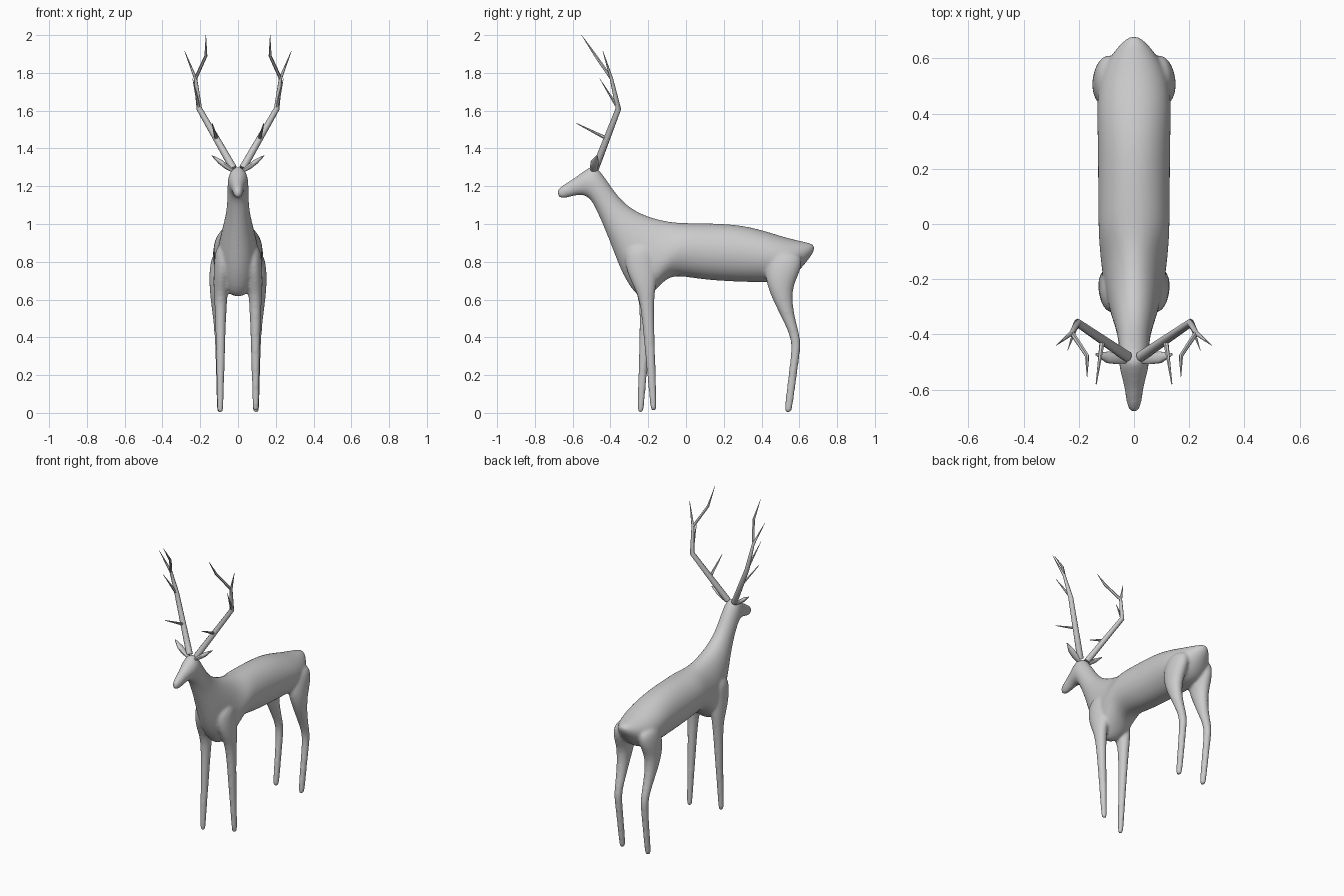
import bpy, bmesh, math
from mathutils import Vector

if "Cube" in bpy.data.objects:
    bpy.data.objects.remove(bpy.data.objects["Cube"])


def loft(bm, sections, n=16):
    """Skin a closed tube over (centre, half-axis u, half-axis v) sections."""
    rings = []
    for c, u, v in sections:
        rings.append([bm.verts.new(c + u * math.cos(2 * math.pi * i / n)
                                   + v * math.sin(2 * math.pi * i / n)) for i in range(n)])
    for a, b in zip(rings, rings[1:]):
        for i in range(n):
            j = (i + 1) % n
            bm.faces.new((a[i], a[j], b[j], b[i]))
    bm.faces.new(rings[0])
    bm.faces.new(rings[-1])


def tube(bm, points, n=8, flat=1.0):
    """Tapered tube through (x, y, z, radius) points."""
    ps = [Vector(p[:3]) for p in points]
    secs = []
    for i, p in enumerate(ps):
        t = (ps[min(i + 1, len(ps) - 1)] - ps[max(i - 1, 0)]).normalized()
        u = t.cross(Vector((0, 1, 0))).normalized()
        v = t.cross(u)
        secs.append((p, u * points[i][3] * flat, v * points[i][3]))
    loft(bm, secs, n)


def finish(bm, name):
    bmesh.ops.recalc_face_normals(bm, faces=bm.faces)
    me = bpy.data.meshes.new(name)
    bm.to_mesh(me)
    bm.free()
    ob = bpy.data.objects.new(name, me)
    bpy.context.collection.objects.link(ob)
    return ob


# Torso, neck and head: top y, top z, bottom y, bottom z, half width
profile = [
    (-.685, 1.18, -.68, 1.14, .014), (-.655, 1.205, -.645, 1.132, .028),
    (-.59, 1.243, -.58, 1.155, .035), (-.53, 1.29, -.53, 1.152, .052),
    (-.485, 1.318, -.497, 1.12, .056), (-.43, 1.25, -.468, 1.06, .056),
    (-.365, 1.15, -.433, .98, .060), (-.29, 1.08, -.385, .86, .080),
    (-.20, 1.04, -.338, .73, .100), (-.12, 1.02, -.25, .59, .115),
    (-.06, 1.01, -.17, .63, .124), (.01, 1.006, -.09, .74, .13),
    (.10, 1.006, .05, .705, .132), (.28, 1.00, .30, .69, .132),
    (.42, .965, .46, .69, .138), (.54, .925, .55, .70, .125),
    (.635, .905, .615, .77, .075), (.688, .89, .675, .845, .022)]
bm = bmesh.new()
secs = []
for ty, tz, by, bz, w in profile:
    top, bot = Vector((0, ty, tz)), Vector((0, by, bz))
    secs.append(((top + bot) / 2, Vector((w, 0, 0)), (top - bot) / 2))
loft(bm, secs, 20)

# Legs: x, y, z, half width, half depth; the front pair is slightly staggered
hind = [(.085, .53, .86, .05, .09), (.095, .515, .76, .058, .10),
        (.103, .497, .68, .05, .072), (.105, .512, .59, .04, .05),
        (.10, .55, .48, .03, .032), (.098, .588, .38, .025, .025),
        (.097, .575, .28, .022, .023), (.095, .543, .03, .019, .022),
        (.095, .539, -.002, .014, .018)]
for s in (1, -1):
    foot = -.172 if s > 0 else -.24
    front = [(.07, -.24, .90, .05, .08), (.08, -.24, .78, .048, .09),
             (.09, -.22, .68, .042, .065), (.092, -.207, .60, .034, .037),
             (.092, -.207 + (foot + .207) * .3, .42, .026, .03),
             (.094, foot, .03, .018, .018),
             (.094, foot, .008 if s > 0 else -.002, .014, .014)]
    for leg in (front, hind):
        loft(bm, [(Vector((s * x, y, z)), Vector((a, 0, 0)), Vector((0, b, 0)))
                  for x, y, z, a, b in leg])

# Fuse body and legs into one smooth skin
body = finish(bm, "body_and_legs")
body.modifiers.new("round", 'SUBSURF').levels = 2
body.modifiers["round"].render_levels = 2
rm = body.modifiers.new("fuse", 'REMESH')
rm.mode = 'VOXEL'
rm.voxel_size = .009
rm.use_smooth_shade = True
sm = body.modifiers.new("soften", 'SMOOTH')
sm.factor = .5
sm.iterations = 6

# Ears, mirrored
bm = bmesh.new()
tube(bm, [(.02, -.49, 1.278, .014), (.06, -.487, 1.303, .022),
          (.095, -.483, 1.33, .022), (.138, -.472, 1.362, .004)], 10, .6)
ears = finish(bm, "ears")

# Antlers: main beam, brow tine, second tine and forked top, mirrored
bm = bmesh.new()
bend, fork = (.205, -.358, 1.61), (.225, -.395, 1.77)
tube(bm, [(.025, -.48, 1.295, .02), (*bend, .015), (*fork, .009), (.282, -.44, 1.915, .001)])
tube(bm, [(.115, -.425, 1.455, .010), (.137, -.58, 1.533, .002)], 6)
tube(bm, [(*bend, .010), (.24, -.457, 1.77, .001)], 6)
tube(bm, [(*fork, .009), (.17, -.478, 1.89, .008), (.17, -.553, 2.0, .001)], 6)
antlers = finish(bm, "antlers")

for ob in (ears, antlers):
    ob.modifiers.new("mirror", 'MIRROR').use_clip = False
    bpy.ops.object.select_all(action='DESELECT')
    ob.select_set(True)
    bpy.context.view_layer.objects.active = ob
    bpy.ops.object.shade_smooth_by_angle(angle=math.radians(50))
